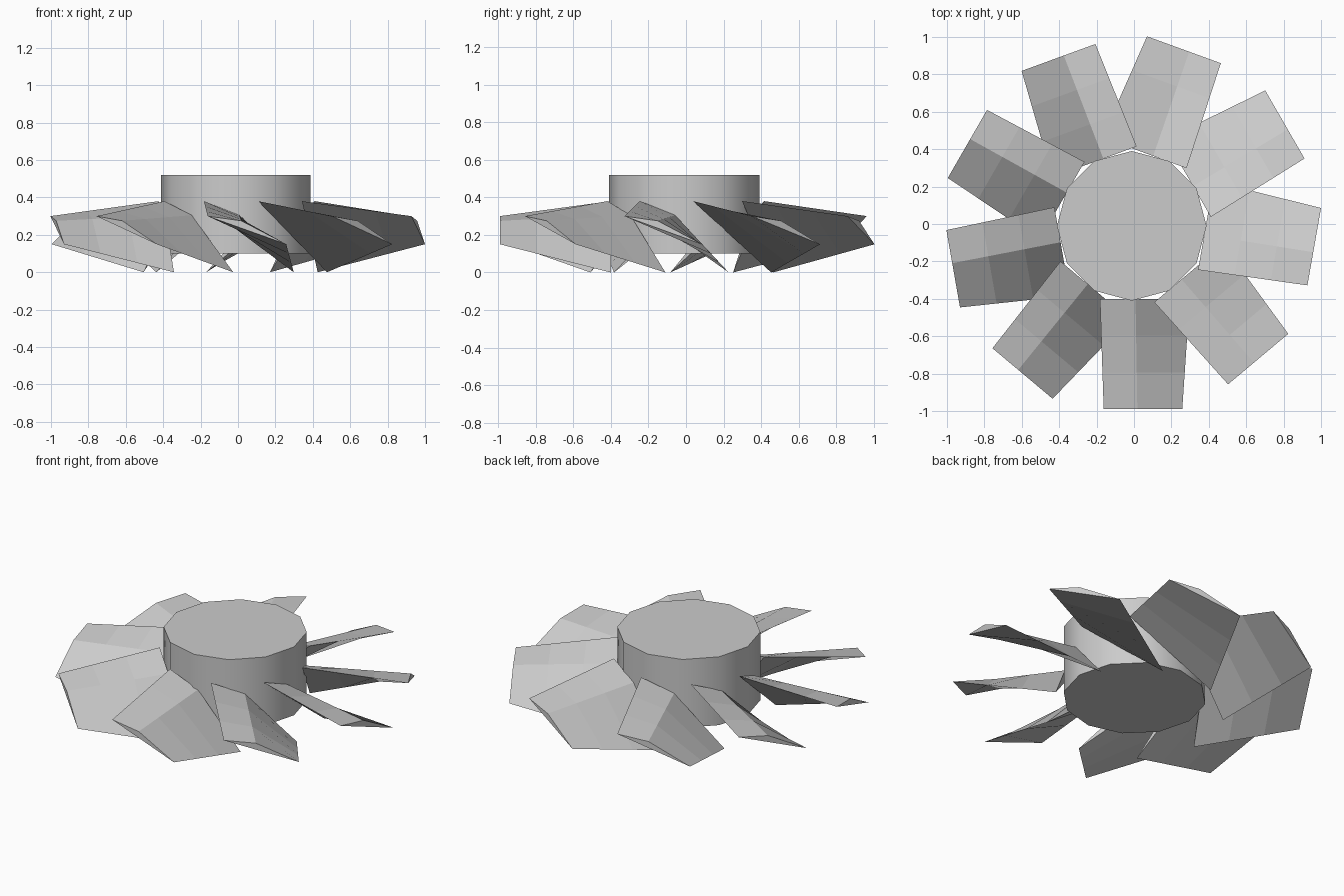
import bpy, bmesh, math
from mathutils import Matrix, Vector

cube = bpy.data.objects.get("Cube")
if cube:
    bpy.data.objects.remove(cube, do_unlink=True)

AXIS = Vector((-0.012, -0.01, 0))
BLADES = 9
RINGS = 4

grey = bpy.data.materials.new("plain_grey")
grey.use_nodes = True
colour = (0.6, 0.6, 0.6, 1)
grey.diffuse_color = colour
grey.node_tree.nodes["Principled BSDF"].inputs["Base Color"].default_value = colour


def add_object(name, bm):
    bmesh.ops.recalc_face_normals(bm, faces=bm.faces)
    mesh = bpy.data.meshes.new(name)
    bm.to_mesh(mesh)
    bm.free()
    mesh.materials.append(grey)
    obj = bpy.data.objects.new(name, mesh)
    bpy.context.collection.objects.link(obj)
    return obj


# Hub: twelve-sided drum with smooth walls and flat caps
bm = bmesh.new()
bmesh.ops.create_cone(bm, cap_ends=True, segments=12, radius1=0.4, radius2=0.4,
                      depth=0.42, matrix=Matrix.Translation(AXIS + Vector((0, 0, 0.31))))
hub = add_object("hub", bm)
bpy.context.view_layer.objects.active = hub
hub.select_set(True)
bpy.ops.object.shade_smooth_by_angle(angle=math.radians(40))
hub.select_set(False)

# Blade sections: leading edge, ridge, trailing edge
root = [Vector(p) for p in ((-0.17, -0.39, 0.38), (0.02, -0.39, 0.305), (0.31, -0.39, 0.0))]
tip = [Vector(p) for p in ((-0.15, -0.98, 0.30), (0.03, -0.98, 0.275), (0.27, -0.98, 0.15))]


def make_blade(index):
    bm = bmesh.new()
    sections = []
    for ring in range(RINGS):
        t = ring / (RINGS - 1)
        sections.append([bm.verts.new(a.lerp(b, t)) for a, b in zip(root, tip)])
    for inner, outer in zip(sections, sections[1:]):
        for k in range(3):
            n = (k + 1) % 3
            bm.faces.new((inner[k], inner[n], outer[n], outer[k]))
    bm.faces.new(sections[0])
    bm.faces.new(sections[-1])
    turn = Matrix.Rotation(math.tau * index / BLADES, 4, "Z")
    bm.transform(Matrix.Translation(AXIS) @ turn)
    add_object(f"blade_{index + 1}", bm)


# Ring of twisted blades
for i in range(BLADES):
    make_blade(i)
